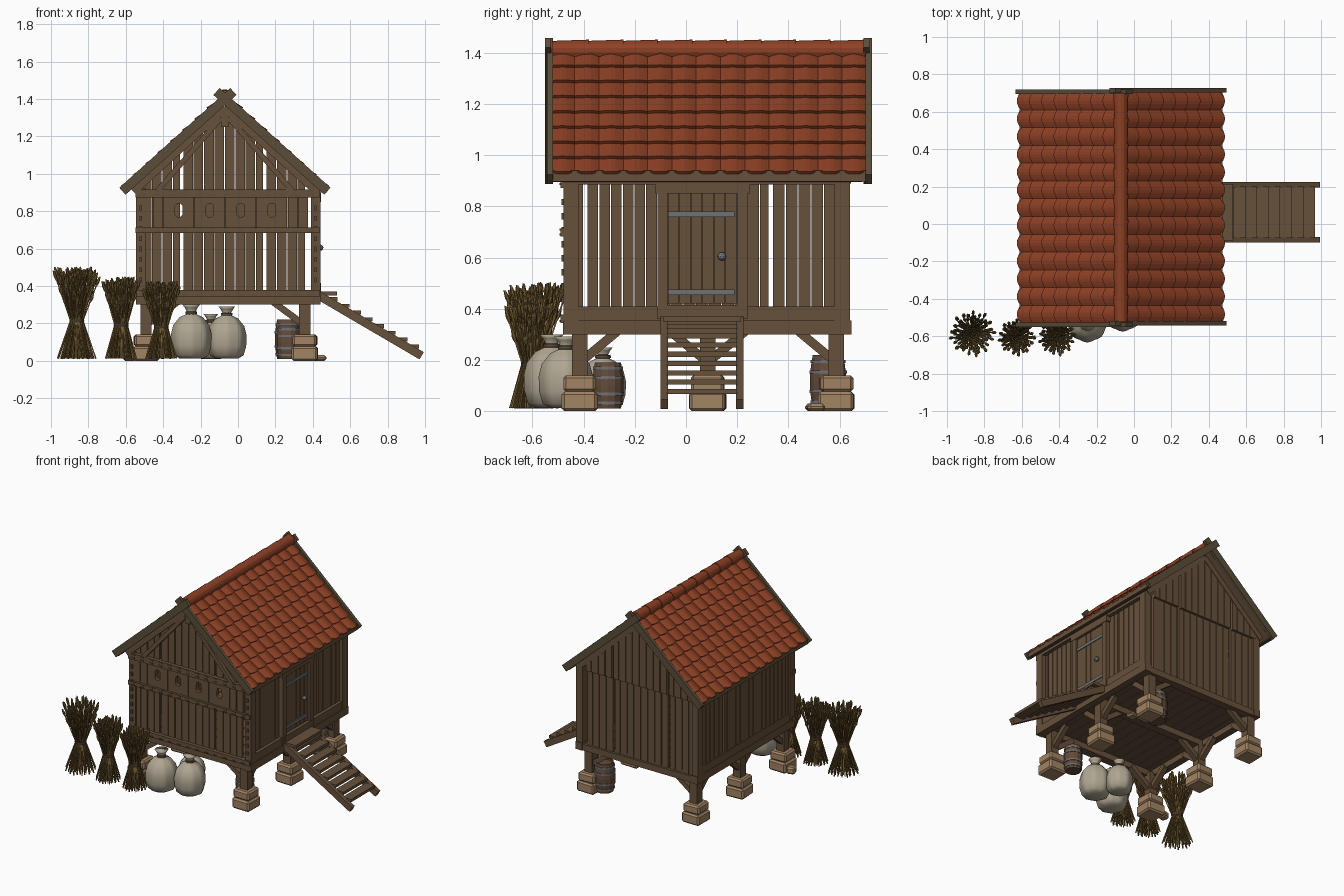
import bpy, bmesh, math, random
from mathutils import Vector, Matrix

if "Cube" in bpy.data.objects:
    bpy.data.objects.remove(bpy.data.objects["Cube"])

random.seed(4)
CX, HW, YF, YB = -0.07, 0.475, -0.475, 0.64      # ridge x, half width, front and back walls
XL, XR, YM = CX - HW, CX + HW, 0.085


def material(name, rgb):
    m = bpy.data.materials.new(name)
    m.diffuse_color = (*rgb, 1)
    m.use_nodes = True
    m.node_tree.nodes["Principled BSDF"].inputs["Base Color"].default_value = m.diffuse_color
    return m


WOOD = material("brown wood", (0.135, 0.082, 0.043))
OLD = material("weathered wood", (0.105, 0.075, 0.042))
TILE = material("clay tile", (0.27, 0.052, 0.018))
STONE = material("sandstone", (0.36, 0.23, 0.125))
CLOTH = material("sackcloth", (0.43, 0.38, 0.285))
STRAW = material("straw", (0.17, 0.105, 0.03))
IRON = material("grey iron", (0.16, 0.165, 0.175))
DARK = material("dark brown", (0.05, 0.033, 0.022))
BARREL = material("barrel wood", (0.125, 0.07, 0.04))


def finish(name, bm, mat, smooth=False, bevel=0):
    bmesh.ops.recalc_face_normals(bm, faces=bm.faces[:])
    me = bpy.data.meshes.new(name)
    bm.to_mesh(me)
    bm.free()
    me.materials.append(mat)
    for p in me.polygons:
        p.use_smooth = smooth
    ob = bpy.data.objects.new(name, me)
    bpy.context.collection.objects.link(ob)
    if bevel:
        b = ob.modifiers.new("bevel", 'BEVEL')
        b.width, b.segments = bevel, 1


def box(bm, x0, x1, y0, y1, z0, z1, rot=0):
    m = (Matrix.Translation(((x0 + x1) / 2, (y0 + y1) / 2, (z0 + z1) / 2)) @ Matrix.Rotation(rot, 4, 'Z')
         @ Matrix.Diagonal((x1 - x0, y1 - y0, z1 - z0, 1)))
    bmesh.ops.create_cube(bm, size=1, matrix=m)


def frame(a, b):
    d = (b - a).normalized()
    side = d.cross(Vector((0, 0, 1)) if abs(d.z) < 0.999 else Vector((1, 0, 0))).normalized()
    return Matrix.Translation((a + b) / 2) @ Matrix((d, side, d.cross(side))).transposed().to_4x4()


def beam(bm, a, b, w, t):
    a, b = Vector(a), Vector(b)
    bmesh.ops.create_cube(bm, size=1, matrix=frame(a, b) @ Matrix.Diagonal(((b - a).length, w, t, 1)))


def prism(bm, pts, y0, y1):
    A, B = ([bm.verts.new((x, y, z)) for x, z in pts] for y in (y0, y1))
    bm.faces.new(A)
    bm.faces.new(B[::-1])
    for i in range(len(pts)):
        j = (i + 1) % len(pts)
        bm.faces.new((A[i], B[i], B[j], A[j]))


def lathe(bm, prof, c, n, lobe=0):
    rings = []
    for r, z in prof:
        ring = []
        for k in range(n):
            a = 2 * math.pi * k / n
            q = r * (1 + lobe * math.cos(8 * a))
            ring.append(bm.verts.new((c[0] + q * math.cos(a), c[1] + q * math.sin(a), c[2] + z)))
        rings.append(ring)
    for p, q in zip(rings, rings[1:]):
        for k in range(n):
            bm.faces.new((p[k], p[(k + 1) % n], q[(k + 1) % n], q[k]))
    bm.faces.new(rings[0][::-1])
    bm.faces.new(rings[-1])


def splits(a, b, n):
    w, out = (b - a) / n, []
    for i in range(n):
        g = random.choice((0.004, 0.005, 0.018))
        out.append((a + i * w, a + (i + 1) * w - g))
    return out


def roof_z(x):
    return 1.43 - 0.91 * abs(x - CX)


# Gable end walls of loose vertical planks
cols = splits(XL + 0.03, XR - 0.03, 16)
front, back = bmesh.new(), bmesh.new()
for x0, x1 in cols:
    box(front, x0, x1, YF + 0.01, YF + 0.03, 0.36, 0.70)
    box(back, x0, x1, YB - 0.035, YB - 0.015, 0.32, 0.92)
    for bm, y in ((front, YF + 0.01), (back, YB - 0.018)):
        prism(bm, [(x0, 0.89), (x1, 0.89), (x1, roof_z(x1) - 0.06), (x0, roof_z(x0) - 0.06)], y, y + 0.02)
finish("front_planks", front, WOOD)
finish("back_planks", back, WOOD)

# Band of four panels with rounded slots, each made of two halves
bm = bmesh.new()
for k in range(4):
    c = -0.317 + 0.166 * k
    for s in (-1, 1):
        arc = [(c, 0.765)]
        for i in range(9):
            a = -math.pi / 2 + math.pi * i / 8
            arc.append((c + s * 0.021 * math.cos(a), 0.805 + 0.021 * math.sin(a) + (0.016 if i > 4 else -0.016)))
        arc.append((c, 0.845))
        prism(bm, [(c, 0.705)] + arc[1:-1] + [(c, 0.88), (c + s * 0.081, 0.88), (c + s * 0.081, 0.705)], YF, YF + 0.025)
for x0, x1 in ((XL + 0.03, -0.402), (0.266, XR - 0.03)):
    box(bm, x0, (x0 + x1) / 2 - 0.003, YF, YF + 0.025, 0.705, 0.88)
    box(bm, (x0 + x1) / 2 + 0.003, x1, YF, YF + 0.025, 0.705, 0.88)
finish("front_slot_panels", bm, WOOD)

# Long side walls
bm = bmesh.new()
for y0, y1 in splits(-0.43, -0.11, 7) + splits(0.24, 0.59, 7):
    for x in (XL + 0.01, XR - 0.01):
        box(bm, x, x + 0.018, y0, y1, 0.37, 0.90)
for i in range(7):
    box(bm, XL + 0.01, XL + 0.028, -0.11 + 0.05 * i, -0.063 + 0.05 * i, 0.37, 0.90)
finish("side_planks", bm, WOOD)

# Timber frame: posts, rails, gable rafters
bm = bmesh.new()
for x0, x1 in ((XL, XL + 0.05), (XR - 0.015, XR + 0.035)):
    for y0, y1 in ((YF - 0.003, YF + 0.055), (YB - 0.06, YB)):
        box(bm, x0, x1, y0, y1, 0.33, 0.91)
    box(bm, x0, x1, YF, YB, 0.885, 0.925)
    box(bm, x0, x1 + 0.002, YF - 0.006, YB + 0.006, 0.30, 0.355)
    box(bm, x0 + 0.004, x1 - 0.004, YF, YB, 0.355, 0.41)
for z0, z1 in ((0.345, 0.378), (0.683, 0.713), (0.873, 0.917)):
    box(bm, XL - 0.003, XR + 0.03, YF - 0.015, YF + 0.03, z0, z1)
for y in (YF, YB - 0.06, YM - 0.03):
    box(bm, XL + 0.02, XR, y, y + 0.06, 0.30, 0.345)
for s in (-1, 1):
    for y in (YF, YB - 0.01):
        beam(bm, (CX, y, 1.35), (CX + s * 0.49, y, 0.905), 0.03, 0.04)
    beam(bm, (CX + s * 0.02, YF, 1.30), (CX + s * 0.36, YF, 0.91), 0.03, 0.028)
box(bm, CX - 0.02, CX + 0.02, YF - 0.01, YF + 0.02, 1.25, 1.36)
finish("timber_frame", bm, WOOD)

# Small pegs on the front frame
bm = bmesh.new()
for z in (0.352, 0.69, 0.71, 0.887, 0.91):
    for i in range(13):
        x = XL + 0.04 + 0.074 * i
        box(bm, x - 0.014, x + 0.014, YF - 0.02, YF - 0.01, z - 0.004, z + 0.004)
for x in (XL + 0.025, XR + 0.01):
    for i in range(8):
        box(bm, x - 0.006, x + 0.006, YF - 0.012, YF, 0.42 + 0.055 * i, 0.445 + 0.055 * i)
finish("frame_pegs", bm, OLD)

# Floor boards
bm = bmesh.new()
for i in range(12):
    box(bm, XL + 0.02 + 0.076 * i, XL + 0.092 + 0.076 * i, YF + 0.02, YB - 0.02, 0.343, 0.36)
finish("floor_boards", bm, WOOD)

# Legs with braces, on two-tier stone footings
legs, foot = bmesh.new(), bmesh.new()
for x, s in ((-0.492, 1), (0.357, -1)):
    for y in (-0.415, YM, 0.587):
        box(legs, x - 0.03, x + 0.03, y - 0.03, y + 0.03, 0.13, 0.32)
        beam(legs, (x, y, 0.19), (x + s * 0.17, y, 0.315), 0.035, 0.035)
        for t in (-1, 1):
            if abs(y + t * 0.15 - YM) < 0.5:
                beam(legs, (x, y, 0.19), (x, y + t * 0.15, 0.315), 0.035, 0.035)
        for h, z0, z1 in ((0.07, 0, 0.076), (0.064, 0.076, 0.14)):
            box(foot, x - h, x + h, y - h, y + h, z0, z1, random.uniform(-0.06, 0.06))
box(foot, 0.40, 0.47, 0.47, 0.54, 0, 0.03, 0.2)
box(foot, -0.61, -0.55, -0.42, -0.36, 0, 0.05, 0.3)
finish("legs_and_braces", legs, WOOD)
finish("stone_footings", foot, STONE, bevel=0.011)

# Door, door frame, iron straps and knob
bm = bmesh.new()
for i in range(6):
    box(bm, XR + 0.005, XR + 0.022, -0.07 + 0.045 * i, -0.028 + 0.045 * i, 0.42, 0.85)
finish("door", bm, WOOD)
bm = bmesh.new()
for y in (-0.112, 0.2):
    box(bm, XR - 0.01, XR + 0.037, y, y + 0.04, 0.36, 0.88)
box(bm, XR - 0.01, XR + 0.04, -0.12, 0.25, 0.85, 0.9)
box(bm, XR - 0.01, XR + 0.04, -0.09, 0.22, 0.37, 0.415)
finish("door_frame", bm, WOOD)
bm = bmesh.new()
for z in (0.465, 0.77):
    box(bm, XR + 0.02, XR + 0.028, -0.07, 0.19, z - 0.011, z + 0.011)
bmesh.ops.create_icosphere(bm, subdivisions=2, radius=0.017, matrix=Matrix.Translation((XR + 0.035, 0.14, 0.605)))
finish("door_iron", bm, IRON)

# Stairs
bm = bmesh.new()
for y in (-0.085, 0.21):
    beam(bm, (0.43, y, 0.35), (0.982, y, 0.027), 0.03, 0.045)
for i in range(8):
    x = 0.50 + 0.062 * i
    z = 0.372 - 0.585 * (x - 0.43)
    box(bm, x - 0.037, x + 0.033, -0.075, 0.2, z - 0.01, z + 0.01)
box(bm, 0.39, 0.53, -0.09, 0.215, 0.35, 0.37)
finish("stairs", bm, WOOD)

# Roof: deck, eave boards, barge boards crossing at the ridge
deck, barge, tiles = bmesh.new(), bmesh.new(), bmesh.new()
A = math.atan(0.91)
for s in (-1, 1):
    beam(deck, (CX, YM, 1.39), (CX + s * 0.535, YM, 0.903), 1.21, 0.02)
    box(deck, CX + s * 0.53 - 0.013, CX + s * 0.53 + 0.013, -0.54, 0.71, 0.898, 0.94)
    for y in (-0.535, 0.71):
        y += s * 0.004
        beam(barge, (CX - s * 0.045, y, 1.44), (CX + s * 0.548, y, 0.907), 0.024, 0.05)
    # Curved overlapping tiles, eight rows of thirteen
    d, n = Vector((s * math.cos(A), 0, -math.sin(A))), Vector((s * math.sin(A), 0, math.cos(A)))
    for r in range(8):
        for c in range(13):
            t0, y0, g = 0.02 + 0.0885 * r, -0.53 + 0.095 * c, []
            for i in range(7):
                u = math.sin(math.pi * i / 6)
                base = Vector((CX, y0 + 0.095 * i / 6, 1.43)) + n * (0.014 * u - 0.02)
                up, low = base + d * t0, base + d * (t0 + 0.092 + 0.012 * u) + n * 0.016
                g.append([tiles.verts.new(p) for p in (up, low, low - n * 0.013, up - n * 0.013)])
            for p, q in zip(g, g[1:]):
                for k in range(4):
                    tiles.faces.new((p[k], q[k], q[(k + 1) % 4], p[(k + 1) % 4]))
            tiles.faces.new(g[0])
            tiles.faces.new(g[-1][::-1])
finish("roof_deck", deck, WOOD)
finish("barge_boards", barge, OLD)
finish("roof_tiles", tiles, TILE)

# Ridge caps
bm = bmesh.new()
for i in range(9):
    m = Matrix.Translation((CX, -0.452 + 0.135 * i, 1.411)) @ Matrix.Rotation(math.pi / 2, 4, 'X')
    bmesh.ops.create_cone(bm, cap_ends=True, segments=14, radius1=0.041, radius2=0.036, depth=0.145, matrix=m)
finish("ridge_caps", bm, TILE)

# Grain sacks with ties
sack, tie = bmesh.new(), bmesh.new()
prof = [(0.06, 0.012), (0.09, 0.03), (0.104, 0.08), (0.106, 0.14), (0.094, 0.19), (0.062, 0.232),
        (0.026, 0.25), (0.022, 0.262), (0.034, 0.285), (0.045, 0.30)]
for x, y, k in ((-0.25, -0.525, 1.0), (-0.06, -0.47, 0.97), (-0.145, -0.325, 0.83)):
    lathe(sack, [(r * k, z * k) for r, z in prof], (x, y, 0), 32, 0.03)
    lathe(tie, [(0.02, 0.246 * k), (0.031, 0.25 * k), (0.031, 0.262 * k), (0.02, 0.266 * k)], (x, y, 0), 16)
finish("sacks", sack, CLOTH, smooth=True)
finish("sack_ties", tie, OLD)

# Barrels with hoops
bar, hoop = bmesh.new(), bmesh.new()
for x, y, h in ((0.27, -0.305, 0.18), (0.27, 0.555, 0.21)):
    def rad(f):
        return 0.29 * h * (1 + 0.2 * math.sin(math.pi * f))
    top = [(rad(1) - 0.008, h), (rad(1) - 0.008, h - 0.012)]
    lathe(bar, [(rad(f / 6), h * f / 6) for f in range(7)] + top, (x, y, 0.01), 14)
    for f in (0.12, 0.32, 0.68, 0.88):
        r = rad(f) + 0.004
        lathe(hoop, [(r, h * f - 0.006), (r, h * f + 0.006)], (x, y, 0.01), 14)
finish("barrels", bar, BARREL)
finish("barrel_hoops", hoop, IRON)

# Wheat sheaves: stalks pinched at the waist, ears on top
stalk, ear, band = bmesh.new(), bmesh.new(), bmesh.new()
for x, y, h, R in ((-0.862, -0.585, 0.51, 0.125), (-0.625, -0.605, 0.455, 0.1), (-0.41, -0.605, 0.43, 0.1)):
    for i in range(60):
        a = 2.39996 * i
        f = math.sqrt((i + 0.5) / 60)
        u = Vector((math.cos(a), math.sin(a), 0))
        c = Vector((x, y, 0))
        lo = c + u * (R * 0.85 * f) + Vector((0, 0, 0.012))
        mid = c + u * (0.034 * f) + Vector((0, 0, h * 0.42))
        hi = c + u * (R * f) + Vector((0, 0, h * random.uniform(0.86, 0.97)))
        beam(stalk, lo, mid, 0.007, 0.007)
        beam(stalk, mid, hi, 0.006, 0.006)
        dr = (hi - mid).normalized()
        for off, ln in ((0, 0.036), (random.uniform(0.05, 0.1), 0.03)):
            p = hi - dr * (off + 0.02) + u.cross(Vector((0, 0, 1))) * random.uniform(-0.01, 0.01)
            m = frame(p - dr, p + dr) @ Matrix.Diagonal((ln, 0.009, 0.009, 1))
            bmesh.ops.create_icosphere(ear, subdivisions=1, radius=1, matrix=m)
    lathe(band, [(0.038, h * 0.4), (0.04, h * 0.42), (0.038, h * 0.44)], (x, y, 0), 12)
finish("sheaf_stalks", stalk, STRAW)
finish("sheaf_ears", ear, STRAW)
finish("sheaf_bands", band, DARK)
